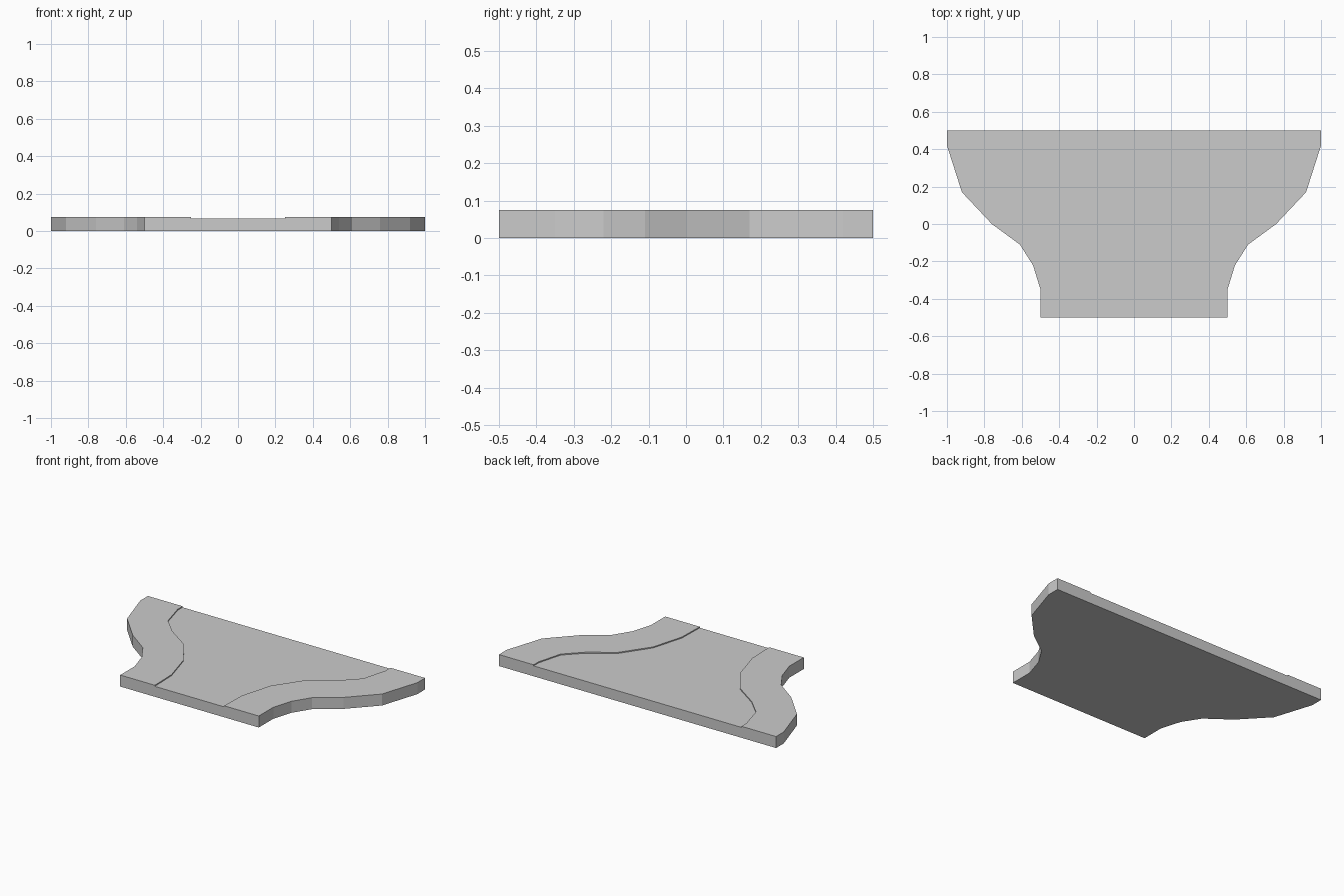
import bpy

if "Cube" in bpy.data.objects:
    bpy.data.objects.remove(bpy.data.objects["Cube"])

SIDE_TOP, ROAD_TOP = 0.075, 0.068

# Right-hand edge profiles, front to back
OUTER = [(0.5, -0.5), (0.5, -0.35), (0.54, -0.22), (0.61, -0.11),
         (0.76, 0.0), (0.92, 0.17), (1.0, 0.42), (1.0, 0.5)]
INNER = [(0.25, -0.5), (0.255, -0.32), (0.315, -0.11), (0.44, 0.07),
         (0.60, 0.18), (0.705, 0.285), (0.75, 0.45), (0.75, 0.5)]


def mirror(pts):
    return [(-x, y) for x, y in pts]


def strip(name, left, right, top, left_base, right_base, mat):
    """Slab between two edges; side walls start at a base height, None = no wall."""
    verts, faces = [], []

    def quad(*pts):
        n = len(verts)
        verts.extend(pts)
        faces.append((n, n + 1, n + 2, n + 3))

    def wall(p, q, lo):
        quad((*p, lo), (*q, lo), (*q, top), (*p, top))

    for i in range(len(left) - 1):
        a, b, c, d = left[i], right[i], right[i + 1], left[i + 1]
        quad((*a, top), (*b, top), (*c, top), (*d, top))
        quad((*d, 0), (*c, 0), (*b, 0), (*a, 0))
        if right_base is not None:
            wall(b, c, right_base)
        if left_base is not None:
            wall(d, a, left_base)
    # Front and back ends
    wall(left[0], right[0], 0)
    wall(right[-1], left[-1], 0)

    mesh = bpy.data.meshes.new(name)
    mesh.from_pydata(verts, [], faces)
    mesh.materials.append(mat)
    obj = bpy.data.objects.new(name, mesh)
    bpy.context.collection.objects.link(obj)
    # Weld shared corners
    import bmesh
    bm = bmesh.new()
    bm.from_mesh(mesh)
    bmesh.ops.remove_doubles(bm, verts=bm.verts, dist=0.0005)
    bm.to_mesh(mesh)
    bm.free()
    return obj


grey = bpy.data.materials.new("light grey")
grey.diffuse_color = (0.6, 0.6, 0.6, 1)
grey.use_nodes = True
grey.node_tree.nodes["Principled BSDF"].inputs["Base Color"].default_value = grey.diffuse_color

# Sunken road surface and the raised pavement on each side
strip("road", mirror(INNER), INNER, ROAD_TOP, None, None, grey)
strip("right_pavement", INNER, OUTER, SIDE_TOP, ROAD_TOP, 0, grey)
strip("left_pavement", mirror(OUTER), mirror(INNER), SIDE_TOP, 0, ROAD_TOP, grey)
